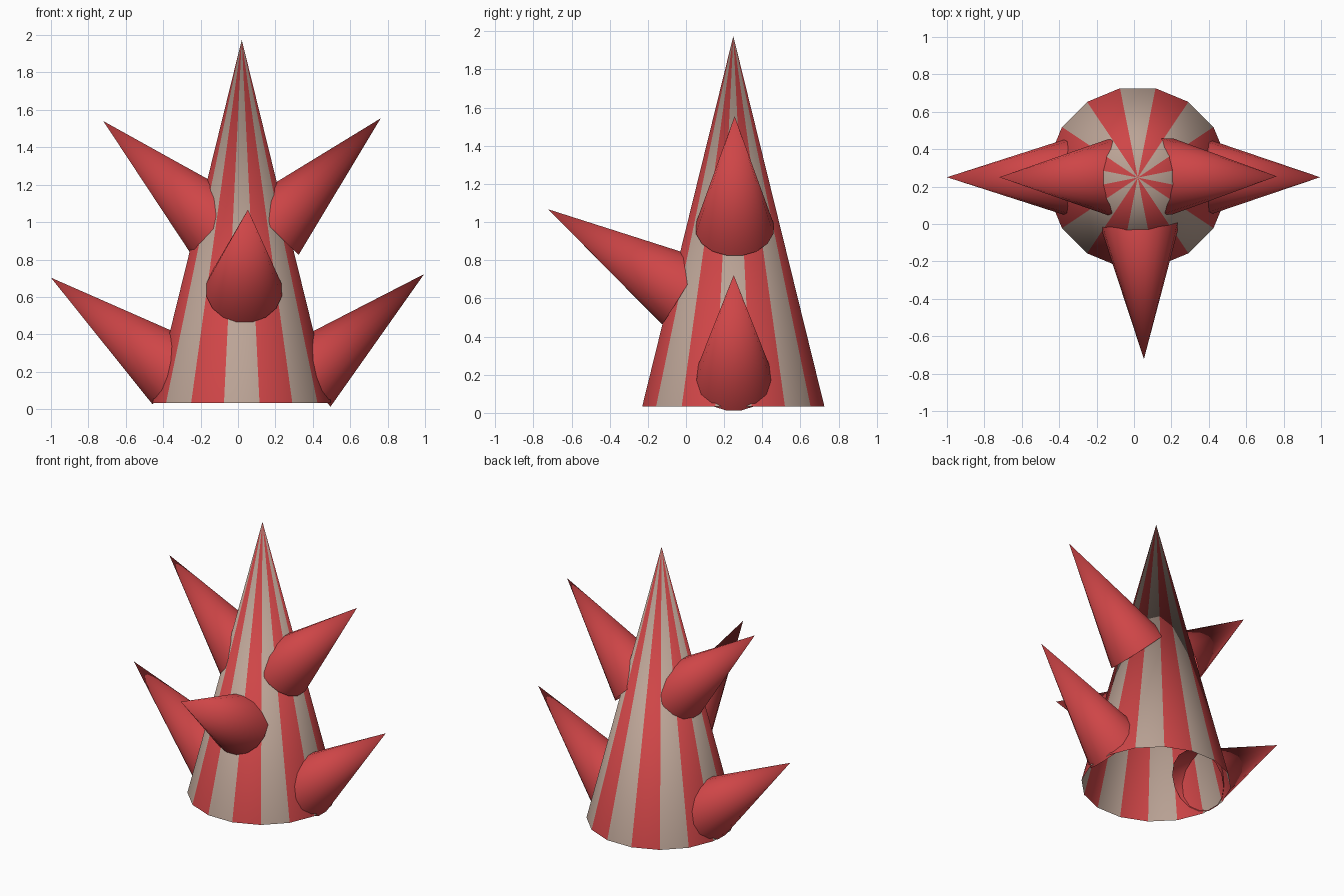
import bpy, bmesh, math
from mathutils import Vector, Matrix

if "Cube" in bpy.data.objects:
    bpy.data.objects.remove(bpy.data.objects["Cube"])

SIDES = 16


def material(name, rgb):
    m = bpy.data.materials.new(name)
    m.diffuse_color = (*rgb, 1)
    m.use_nodes = True
    m.node_tree.nodes["Principled BSDF"].inputs["Base Color"].default_value = m.diffuse_color
    return m


red = material("red", (0.62, 0.06, 0.063))
beige = material("beige", (0.50, 0.37, 0.305))


def open_cone(name, apex, axis, height, radius, mats):
    """Open-bottomed cone whose tip is at apex; axis points from base to tip."""
    bm = bmesh.new()
    bmesh.ops.create_cone(bm, cap_ends=False, segments=SIDES,
                          radius1=radius, radius2=0, depth=height)
    bmesh.ops.remove_doubles(bm, verts=bm.verts, dist=1e-5)
    # half-step turn so a flat side faces the front, tip moved to the origin
    bmesh.ops.transform(bm, verts=bm.verts, matrix=Matrix.Translation((0, 0, -height / 2))
                        @ Matrix.Rotation(math.pi / SIDES, 4, 'Z'))
    bm.normal_update()
    # alternate colours around the cone, starting from the front face
    for f in bm.faces:
        c = f.calc_center_median()
        k = round((math.atan2(c.y, c.x) + math.pi / 2) / (2 * math.pi / SIDES))
        f.material_index = k % len(mats)
        f.smooth = True
    turn = Vector(axis).to_track_quat('Z', 'Y').to_matrix().to_4x4()
    bmesh.ops.transform(bm, verts=bm.verts, matrix=Matrix.Translation(apex) @ turn)
    me = bpy.data.meshes.new(name)
    bm.to_mesh(me)
    bm.free()
    for m in mats:
        me.materials.append(m)
    ob = bpy.data.objects.new(name, me)
    bpy.context.collection.objects.link(ob)
    return ob


# striped main body
open_cone("striped_body", (0.02, 0.248, 1.975), (0, 0, 1), 1.942, 0.487, [beige, red])

# plain spikes: tip, sideways heading, upward angle, slant length
HALF = math.radians(13.9)
spikes = [
    ("lower_right_spike", (0.995, 0.25, 0.722), (1, 0), 41.0, 0.868),
    ("lower_left_spike", (-1.0, 0.25, 0.703), (-1, 0), 37.5, 0.868),
    ("upper_right_spike", (0.763, 0.255, 1.555), (1, 0), 45.2, 0.853),
    ("upper_left_spike", (-0.72, 0.25, 1.54), (-1, 0), 42.8, 0.848),
    ("front_spike", (0.053, -0.722, 1.067), (0.03, -1), 31.5, 0.848),
]
for name, tip, heading, angle, slant in spikes:
    a = math.radians(angle)
    h = Vector((*heading, 0)).normalized() * math.cos(a)
    open_cone(name, tip, h + Vector((0, 0, math.sin(a))),
              slant * math.cos(HALF), slant * math.sin(HALF) * 1.01, [red])
